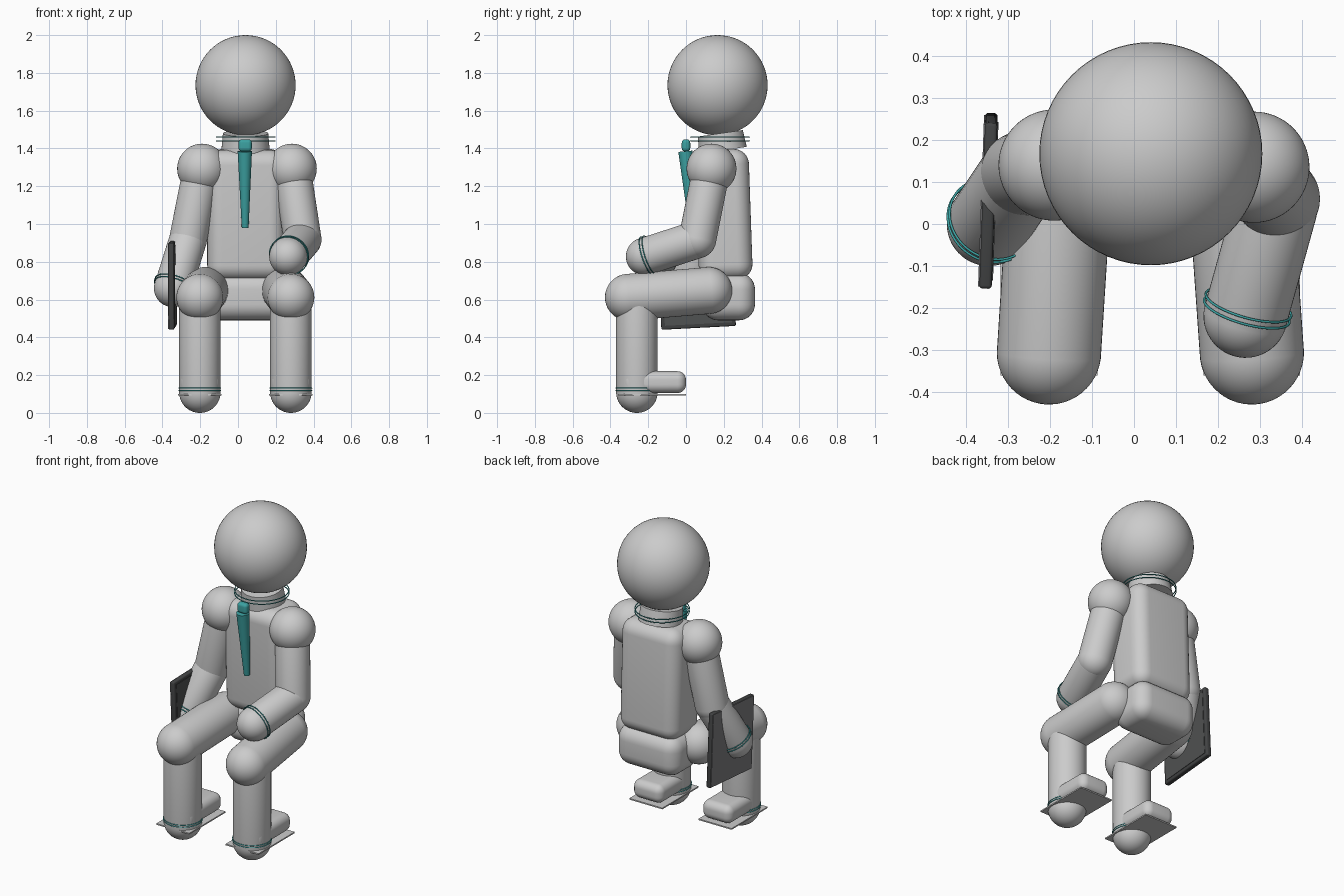
import bpy, bmesh, math
from mathutils import Vector, Matrix

if "Cube" in bpy.data.objects:
    bpy.data.objects.remove(bpy.data.objects["Cube"])


def material(name, rgb):
    m = bpy.data.materials.new(name)
    m.use_nodes = True
    m.diffuse_color = (*rgb, 1)
    m.node_tree.nodes["Principled BSDF"].inputs["Base Color"].default_value = (*rgb, 1)
    return m


GREY = material("light_grey", (0.6, 0.6, 0.6))
TEAL = material("teal", (0.045, 0.36, 0.36))
DARK = material("charcoal", (0.055, 0.057, 0.058))
SCREEN = material("dark_grey", (0.08, 0.083, 0.083))
BACK = material("slate_grey", (0.2, 0.2, 0.21))


def finish(name, bm, mat):
    mesh = bpy.data.meshes.new(name)
    bm.to_mesh(mesh)
    bm.free()
    mesh.materials.append(mat)
    ob = bpy.data.objects.new(name, mesh)
    bpy.context.collection.objects.link(ob)
    bpy.context.view_layer.objects.active = ob
    bpy.ops.object.select_all(action="DESELECT")
    ob.select_set(True)
    bpy.ops.object.shade_smooth_by_angle(angle=math.radians(35))
    return ob


def frame(a, b):
    """Matrix placing the local z axis along a to b, with its origin at a."""
    return Matrix.Translation(a) @ (Vector(b) - Vector(a)).to_track_quat("Z", "Y").to_matrix().to_4x4()


def ball(name, centre, r):
    bm = bmesh.new()
    bmesh.ops.create_uvsphere(bm, u_segments=64, v_segments=32, radius=r)
    bmesh.ops.translate(bm, verts=bm.verts, vec=centre)
    return finish(name, bm, GREY)


def capsule(name, a, b, r):
    """A sphere stretched apart at its middle so both ends stay round."""
    bm = bmesh.new()
    bmesh.ops.create_uvsphere(bm, u_segments=48, v_segments=25, radius=r)
    length = (Vector(b) - Vector(a)).length
    for v in bm.verts:
        if v.co.z > 0:
            v.co.z += length
    bm.transform(frame(a, b))
    return finish(name, bm, GREY)


def cone(name, a, b, r1, r2, mat):
    bm = bmesh.new()
    length = (Vector(b) - Vector(a)).length
    bmesh.ops.create_cone(bm, cap_ends=True, segments=48, radius1=r1, radius2=r2, depth=length)
    bmesh.ops.translate(bm, verts=bm.verts, vec=(0, 0, length / 2))
    bm.transform(frame(a, b))
    return finish(name, bm, mat)


def box(name, centre, size, mat, bevel=0.0, rot=None, segments=8):
    bm = bmesh.new()
    bmesh.ops.create_cube(bm, size=1)
    bmesh.ops.scale(bm, verts=bm.verts, vec=size)
    if bevel:
        bmesh.ops.bevel(bm, geom=bm.edges[:], offset=bevel, segments=segments,
                        profile=0.5, affect="EDGES")
    bm.transform(Matrix.Translation(centre) @ (rot or Matrix()))
    return finish(name, bm, mat)


def ring(name, centre, axis, radius, thickness):
    """Thin hoop around an axis."""
    end = Vector(centre) + Vector(axis)
    bpy.ops.mesh.primitive_torus_add(major_radius=radius, minor_radius=thickness,
                                     major_segments=64, minor_segments=8)
    ob = bpy.context.object
    ob.name = name
    ob.data.transform(frame(centre, end))
    ob.data.materials.append(TEAL)
    bpy.ops.object.shade_smooth()


def double_ring(name, centre, axis, radius, gap, thickness=0.003):
    axis = Vector(axis).normalized()
    for label, s in (("lower", -0.5), ("upper", 0.5)):
        ring(f"{name}_{label}", Vector(centre) + axis * gap * s, axis, radius, thickness)


# Head, neck and trunk
lean = Matrix.Rotation(math.radians(2), 4, "X")
ball("head", (0.04, 0.167, 1.735), 0.265)
cone("neck", (0.04, 0.195, 1.39), (0.04, 0.182, 1.48), 0.128, 0.12, GREY)
box("torso", (0.042, 0.2, 1.05), (0.41, 0.285, 0.69), GREY, 0.08, lean)
box("pelvis", (0.038, 0.225, 0.615), (0.43, 0.28, 0.25), GREY, 0.085)

# Collar and tie
double_ring("collar_ring", (0.04, 0.18, 1.45), (0, 0, 1), 0.155, 0.02)
box("tie_knot", (0.038, 0, 1.416), (0.07, 0.045, 0.064), TEAL, 0.018)
cone("tie_blade", (0.036, -0.003, 1.385), (0.038, 0.035, 0.98), 0.038, 0.018, TEAL)

# Arms: shoulder, elbow and hand positions
arms = {
    "right": ((-0.19, 0.14, 1.293), (-0.265, 0.12, 0.915), (-0.345, 0, 0.66)),
    "left": ((0.285, 0.135, 1.293), (0.342, 0.06, 0.918), (0.265, -0.218, 0.828)),
}
for side, (shoulder, elbow, hand) in arms.items():
    ball(f"{side}_shoulder", shoulder, 0.132)
    capsule(f"{side}_upper_arm", shoulder, elbow, 0.1)
    start = Vector(elbow).lerp(Vector(hand), 0.08)
    capsule(f"{side}_forearm", start, hand, 0.1)
    axis = Vector(hand) - Vector(elbow)
    wrist = Vector(hand) - axis.normalized() * 0.02
    double_ring(f"{side}_wrist_ring", wrist, axis, 0.105, 0.016)

# Legs: hip and shin centre lines
for side, hip_x, x in (("right", -0.175, -0.202), ("left", 0.25, 0.28)):
    capsule(f"{side}_thigh", (hip_x, 0.12, 0.648), (x, -0.305, 0.612), 0.124)
    capsule(f"{side}_shin", (x, -0.26, 0.6), (x, -0.26, 0.11), 0.11)
    box(f"{side}_foot", (x, -0.168, 0.163), (0.205, 0.336, 0.115), GREY, 0.045)
    box(f"{side}_sole", (x, -0.18, 0.095), (0.23, 0.36, 0.008), GREY)
    double_ring(f"{side}_ankle_ring", (x, -0.26, 0.125), (0, 0, 1), 0.111, 0.012, 0.0025)

# Tablet held beside the right leg, with a screen and a back plate
tilt = Matrix.Rotation(math.radians(-2), 4, "Z") @ Matrix.Rotation(math.radians(3), 4, "X")
middle = Vector((-0.346, 0.055, 0.68))
box("tablet_body", middle, (0.03, 0.395, 0.46), DARK, 0.008, tilt, 3)
for name, offset, mat in (("tablet_screen", 0.0145, SCREEN), ("tablet_back", -0.0145, BACK)):
    size = (0.006, 0.355, 0.42) if offset > 0 else (0.006, 0.385, 0.45)
    box(name, middle + tilt.to_3x3() @ Vector((offset, 0, 0)), size, mat, 0, tilt)
